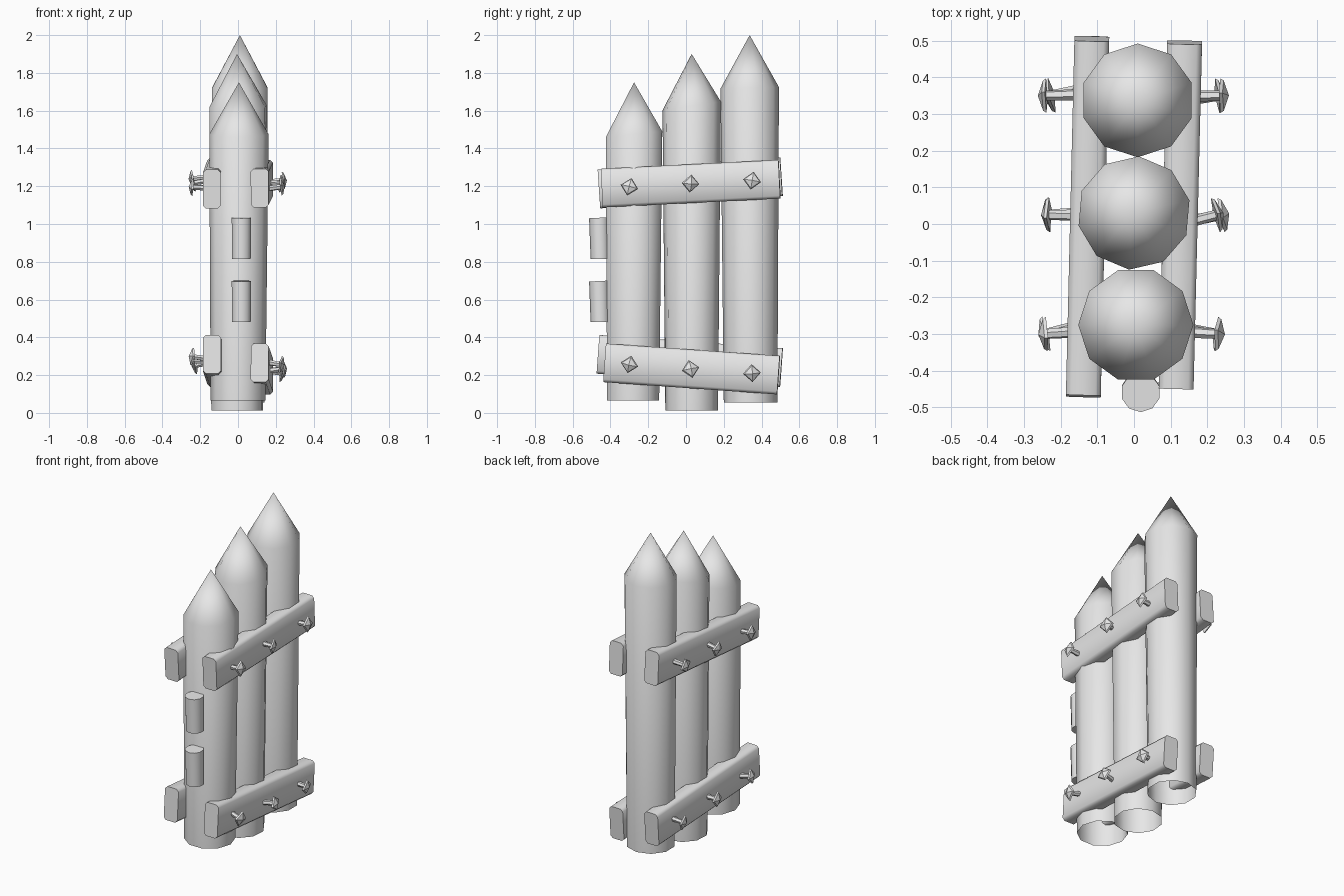
import bpy, bmesh, math, random
from mathutils import Vector, Matrix

random.seed(4)
cube = bpy.data.objects.get("Cube")
if cube:
    bpy.data.objects.remove(cube, do_unlink=True)

grey = bpy.data.materials.new("plain_grey")
grey.use_nodes = True
grey.diffuse_color = (0.8, 0.8, 0.8, 1)
grey.node_tree.nodes["Principled BSDF"].inputs["Base Color"].default_value = (0.8, 0.8, 0.8, 1)


def finish(name, bm, angle):
    bmesh.ops.recalc_face_normals(bm, faces=bm.faces)
    mesh = bpy.data.meshes.new(name)
    bm.to_mesh(mesh)
    bm.free()
    mesh.materials.append(grey)
    ob = bpy.data.objects.new(name, mesh)
    bpy.context.collection.objects.link(ob)
    bpy.ops.object.select_all(action='DESELECT')
    ob.select_set(True)
    bpy.context.view_layer.objects.active = ob
    bpy.ops.object.shade_smooth_by_angle(angle=math.radians(angle))
    return ob


def ring(bm, centre, radius, phase, slope=0):
    verts = []
    for i in range(10):
        a = math.radians(phase + 36 * i)
        x, y = radius * math.cos(a), radius * math.sin(a)
        verts.append(bm.verts.new((centre[0] + x, centre[1] + y, centre[2] + slope * y)))
    return verts


def bridge(bm, low, high):
    for i in range(10):
        j = (i + 1) % 10
        bm.faces.new((low[i], low[j], high[j], high[i]))


# Pointed posts, open underneath
def post(name, base, shoulder, tip, radii, phase, slope):
    bm = bmesh.new()
    low = ring(bm, base, radii[0], phase)
    high = ring(bm, shoulder, radii[1], phase, slope)
    bridge(bm, low, high)
    point = bm.verts.new(tip)
    for i in range(10):
        bm.faces.new((high[i], high[(i + 1) % 10], point))
    finish(name, bm, 45)


post("front_post", (0, -0.28, 0.065), (0.005, -0.275, 1.475), (0.005, -0.275, 1.75),
     (0.145, 0.157), 72, 0.1)
post("middle_post", (-0.005, 0.03, 0.012), (0, 0.03, 1.625), (-0.005, 0.03, 1.9),
     (0.14, 0.155), 85, 0.15)
post("back_post", (0.005, 0.342, 0.055), (0.01, 0.337, 1.72), (0.01, 0.337, 2),
     (0.142, 0.155), 90, 0.03)

# Short round pegs on the front post
for name, z in (("lower_peg", 0.48), ("upper_peg", 0.815)):
    bm = bmesh.new()
    low = ring(bm, (0.018, -0.453, z), 0.052, 90)
    high = ring(bm, (0.018, -0.459, z + 0.218), 0.054, 90, 0.05)
    bridge(bm, low, high)
    bm.faces.new(low)
    bm.faces.new(high)
    finish(name, bm, 50)


# Side planks with chamfered long edges
def plank(name, a, b):
    a, b = Vector(a), Vector(b)
    x = (b - a).normalized()
    y = Vector((0, 0, 1)).cross(x).normalized()
    frame = Matrix((x, y, x.cross(y))).transposed().to_4x4()
    bm = bmesh.new()
    bmesh.ops.create_cube(bm, size=1)
    bmesh.ops.scale(bm, vec=((b - a).length, 0.095, 0.205), verts=bm.verts)
    long_edges = [e for e in bm.edges
                  if abs(e.verts[0].co.x - e.verts[1].co.x) > 0.5]
    bmesh.ops.bevel(bm, geom=long_edges, offset=0.015, segments=1, affect='EDGES')
    bmesh.ops.transform(bm, matrix=Matrix.Translation((a + b) / 2) @ frame, verts=bm.verts)
    finish(name, bm, 50)


# Nails: thin shaft with a shallow four-sided head, knocked slightly askew
def nail(name, place, side, reach):
    bm = bmesh.new()
    shaft = bmesh.ops.create_cone(bm, cap_ends=True, segments=6, radius1=0.016,
                                  radius2=0.014, depth=0.1)["verts"]
    bmesh.ops.translate(bm, vec=(0, 0, -0.055), verts=shaft)
    head = bmesh.ops.create_cone(bm, cap_ends=True, segments=4, radius1=0.048,
                                 radius2=0.042, depth=0.009)["verts"]
    tip = bmesh.ops.create_cone(bm, cap_ends=False, segments=4, radius1=0.042,
                                radius2=0, depth=0.014)["verts"]
    bmesh.ops.translate(bm, vec=(0, 0, 0.0115), verts=tip)
    turn = Matrix.Rotation(random.uniform(-0.3, 0.3), 4, 'Z')
    lean = (Matrix.Rotation(random.uniform(-0.3, 0.3), 4, 'Z')
            @ Matrix.Rotation(random.uniform(-0.2, 0.2), 4, 'Y'))
    out = Matrix.Rotation(side * math.pi / 2, 4, 'Y')
    spot = Matrix.Translation((side * reach, place[0], place[1]))
    bmesh.ops.transform(bm, matrix=spot @ lean @ out @ turn, verts=bm.verts)
    finish(name, bm, 30)


planks = (
    ("left_upper", 1, (0.115, -0.445, 1.19), (0.138, 0.495, 1.237)),
    ("left_lower", 1, (0.115, -0.43, 0.265), (0.138, 0.49, 0.2)),
    ("right_upper", -1, (-0.138, -0.46, 1.185), (-0.115, 0.505, 1.25)),
    ("right_lower", -1, (-0.138, -0.465, 0.31), (-0.115, 0.505, 0.24)),
)
for name, side, a, b in planks:
    plank(name + "_plank", a, b)
    for spot, y in (("front", -0.3), ("middle", 0.025), ("back", 0.35)):
        t = (y - a[1]) / (b[1] - a[1])
        z = a[2] + t * (b[2] - a[2])
        nail(f"{name}_{spot}_nail", (y, z), side, random.uniform(0.225, 0.245))
